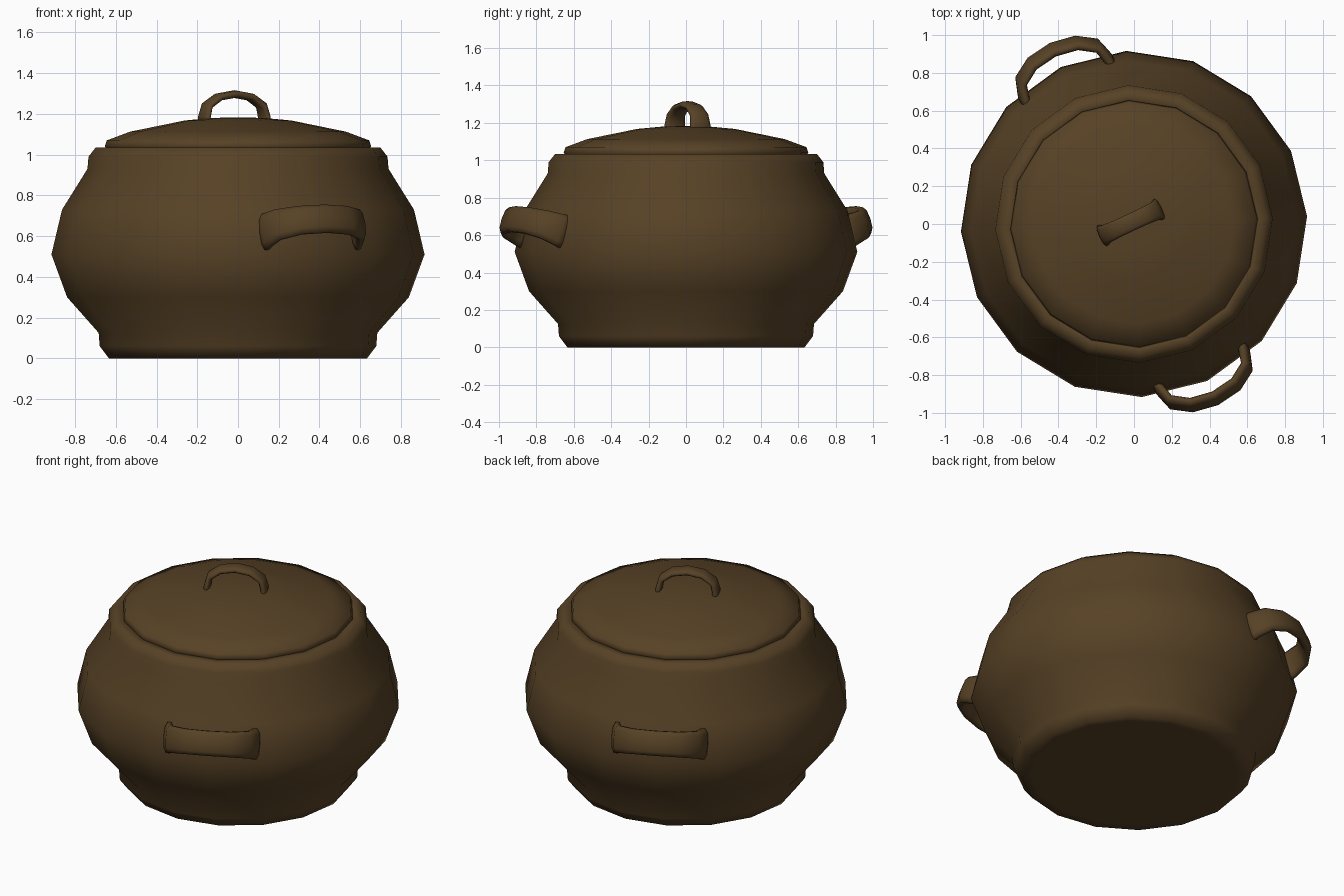
import bpy, bmesh, math
from mathutils import Vector, Matrix

if "Cube" in bpy.data.objects:
    bpy.data.objects.remove(bpy.data.objects["Cube"])

brown = bpy.data.materials.new("dark brown clay")
brown.diffuse_color = (0.095, 0.054, 0.019, 1)
brown.use_nodes = True
brown.node_tree.nodes["Principled BSDF"].inputs["Base Color"].default_value = brown.diffuse_color
SIDES = 16
TURN = math.radians(25)


def finish(name, bm):
    bmesh.ops.recalc_face_normals(bm, faces=bm.faces)
    mesh = bpy.data.meshes.new(name)
    bm.to_mesh(mesh)
    bm.free()
    mesh.materials.append(brown)
    for p in mesh.polygons:
        p.use_smooth = True
    ob = bpy.data.objects.new(name, mesh)
    bpy.context.collection.objects.link(ob)
    return ob


def loft(bm, rings, cap=True):
    for a, b in zip(rings, rings[1:]):
        n = len(a)
        for i in range(n):
            bm.faces.new((a[i], a[(i + 1) % n], b[(i + 1) % n], b[i]))
    if cap:
        bm.faces.new(rings[0])
        bm.faces.new(rings[-1])


def lathe(name, profile):
    bm = bmesh.new()
    rings = []
    for r, z in profile:
        ring = []
        for i in range(SIDES):
            a = math.radians(2.5) + math.tau * i / SIDES
            ring.append(bm.verts.new((r * math.cos(a), r * math.sin(a), z)))
        rings.append(ring)
    loft(bm, rings)
    return finish(name, bm)


# arched strap: x along the span, y is the rise, z the strap width
def strap(name, matrix, scale):
    half = [(0.245, -0.02, 0.098), (0.245, 0.03, 0.09), (0.222, 0.115, 0.08),
            (0.13, 0.178, 0.074)]
    path = [(-x, y, w) for x, y, w in half] + [(0, 0.2, 0.073)] + half[::-1]
    bm = bmesh.new()
    rings = []
    for i, (x, y, w) in enumerate(path):
        p, q = path[max(i - 1, 0)], path[min(i + 1, len(path) - 1)]
        t = Vector((q[0] - p[0], q[1] - p[1], 0)).normalized()
        n = Vector((-t.y, t.x, 0))
        ring = []
        for k in range(10):
            a = math.tau * (k + 0.5) / 10
            c, s = math.cos(a), math.sin(a)
            off = n * 0.029 * math.copysign(abs(s) ** 0.8, s)
            off.z = w * math.copysign(abs(c) ** 0.8, c)
            ring.append(bm.verts.new(matrix @ ((Vector((x, y, 0)) + off) * scale)))
        rings.append(ring)
    loft(bm, rings)
    return finish(name, bm)


# pot body with foot and rolled rim
lathe("pot_body", [(0.58, 0), (0.635, 0), (0.68, 0.06), (0.685, 0.125), (0.84, 0.30),
                   (0.917, 0.51), (0.865, 0.73), (0.74, 0.93), (0.735, 0.99),
                   (0.70, 1.035), (0.645, 1.035), (0.63, 1.0)])

# lid with raised centre disc
lid = lathe("lid", [(0.63, 1.01), (0.655, 1.04), (0.645, 1.07), (0.53, 1.113),
                    (0.29, 1.162), (0.26, 1.168), (0.13, 1.18), (0.03, 1.183)])
bpy.context.view_layer.objects.active = lid
lid.select_set(True)
bpy.ops.object.shade_smooth_by_angle(angle=math.radians(60))

# side handles, tilted upwards
for name, a in (("back_handle", TURN), ("front_handle", TURN + math.pi)):
    m = (Matrix.Rotation(a, 4, 'Z') @ Matrix.Translation((0, 0.83, 0.617))
         @ Matrix.Rotation(math.radians(20), 4, 'X'))
    strap(name, m, 1.0)

# lid handle
m = (Matrix.Translation((-0.018, 0.008, 1.165)) @ Matrix.Rotation(TURN, 4, 'Z')
     @ Matrix.Rotation(math.radians(90), 4, 'X'))
strap("lid_handle", m, 0.77 * 0.86)
